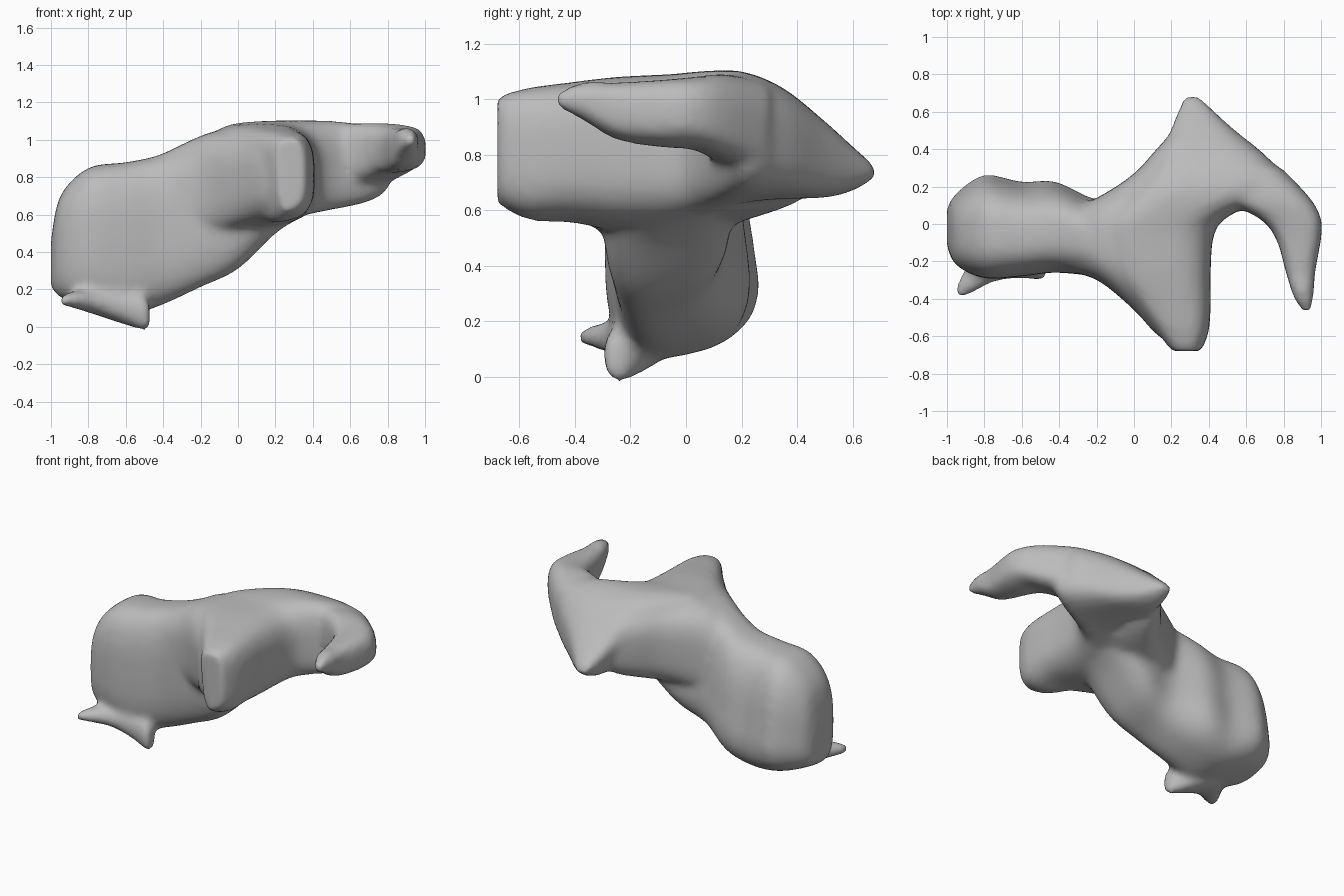
import bpy, bmesh, math
from mathutils import Vector

cube = bpy.data.objects.get("Cube")
if cube:
    bpy.data.objects.remove(cube, do_unlink=True)

SIDES = 40
STEPS = 5

# One plain bone grey
grey = bpy.data.materials.new("bone grey")
grey.use_nodes = True
colour = (0.5, 0.5, 0.5, 1)
grey.diffuse_color = colour
grey.node_tree.nodes["Principled BSDF"].inputs["Base Color"].default_value = colour


def smooth_sections(rows):
    """Resample the section parameters along a smooth spline."""
    out = []
    for i in range(len(rows) - 1):
        a, b, c, d = (Vector(rows[max(0, min(len(rows) - 1, i + k))]) for k in (-1, 0, 1, 2))
        for s in range(STEPS):
            t = s / STEPS
            out.append(b + (c - a) * (t / 2) + (a * 2 - b * 5 + c * 4 - d) * (t * t / 2)
                       + (b * 3 - a - c * 3 + d) * (t ** 3 / 2))
    out.append(Vector(rows[-1]))
    return out


def rounded(value, power):
    return math.copysign(abs(value) ** power, value)


def loft(bm, rows, axis, power, drop=0.0, tuck_low=0.0, tuck_high=0.0):
    """Skin rounded sections: station, side min, side max, low z, high z.
    drop lifts the underside towards the + side; tuck_low pulls in the - side
    at the bottom; tuck_high pulls in the + side at the top."""
    rings = []
    for station, s0, s1, z0, z1 in smooth_sections(rows):
        ring = []
        for k in range(SIDES):
            angle = math.tau * k / SIDES
            u, v = rounded(math.cos(angle), power), rounded(math.sin(angle), power)
            pull = tuck_low * (1 - v) * (1 - u) / 4 - tuck_high * (1 + v) * (1 + u) / 4
            side = (s0 + s1) / 2 + (u / 2 + pull) * (s1 - s0)
            z = (z0 + z1) / 2 + v * (z1 - z0) / 2
            z += drop * (1 + u) / 2 * max(0, -v) * (z1 - z0)
            ring.append(bm.verts.new((station, side, z) if axis == "x" else (side, station, z)))
        rings.append(ring)
    for low, high in zip(rings, rings[1:]):
        for k in range(SIDES):
            n = (k + 1) % SIDES
            bm.faces.new((low[k], low[n], high[n], high[k]))
    bm.faces.new(rings[0])
    bm.faces.new(rings[-1])


# Rounded head and neck, running along x
trunk = [
    (-1.0, -.12, .1, .2, .46), (-.95, -.22, .19, .13, .7),
    (-.8, -.29, .3, .06, .85), (-.6, -.28, .26, .02, .88),
    (-.42, -.26, .26, .07, .92), (-.2, -.28, .16, .17, 1.02),
    (0, -.3, .19, .27, 1.06), (.2, -.27, .2, .47, 1.06),
    (.36, -.15, .15, .58, 1.0),
]
# Flare from the neck out to both lobes, running along x
flare = [
    (-.5, -.22, .1, .42, .86), (-.32, -.26, .1, .44, .94),
    (-.18, -.31, .15, .46, 1.03), (0, -.46, .27, .51, 1.06),
    (.12, -.59, .4, .54, 1.06), (.22, -.64, .5, .57, 1.05),
    (.3, -.64, .5, .6, 1.03),
]
# Front lobe and back wing, running along y
wings = [
    (-.68, .19, .36, .6, 1.01), (-.57, .1, .4, .54, 1.04),
    (-.42, -.02, .41, .53, 1.06), (-.25, -.15, .41, .5, 1.08),
    (-.05, -.2, .43, .5, 1.09), (.05, -.16, .52, .54, 1.1),
    (.2, -.03, .82, .6, 1.1), (.35, .09, .72, .62, 1.04),
    (.5, .17, .54, .63, .92), (.6, .22, .43, .66, .83),
    (.68, .26, .35, .71, .76),
]
# Curved hook, running along y
hook = [
    (-.47, .9, .95, .97, 1.02), (-.38, .85, .96, .92, 1.06),
    (-.25, .81, .97, .84, 1.06), (-.08, .76, 1.0, .81, 1.07),
    (.03, .67, 1.0, .8, 1.08), (.14, .46, .94, .74, 1.09),
    (.3, .32, .79, .66, 1.06),
]
# Ridge and spur under the head, running along x
spur = [
    (-.95, -.39, -.33, .11, .17), (-.88, -.38, -.2, .1, .19),
    (-.75, -.31, -.05, .06, .21), (-.6, -.29, -.1, .01, .2),
    (-.5, -.3, -.18, -.02, .17), (-.47, -.29, -.22, 0, .1),
]

bm = bmesh.new()
loft(bm, trunk, "x", .66, drop=.13, tuck_high=.18)
loft(bm, flare, "x", .66)
loft(bm, wings, "y", .62, drop=.13, tuck_low=.2)
loft(bm, hook, "y", .65, drop=.15)
loft(bm, spur, "x", .9)
bmesh.ops.recalc_face_normals(bm, faces=bm.faces)
mesh = bpy.data.meshes.new("bone")
bm.to_mesh(mesh)
bm.free()
mesh.materials.append(grey)
bone = bpy.data.objects.new("bone", mesh)
bpy.context.collection.objects.link(bone)

# Fuse the parts into one skin and soften the joins
fuse = bone.modifiers.new("fuse", "REMESH")
fuse.mode = "VOXEL"
fuse.voxel_size = .02
fuse.use_smooth_shade = True
soften = bone.modifiers.new("soften", "SMOOTH")
soften.factor = .5
soften.iterations = 12
